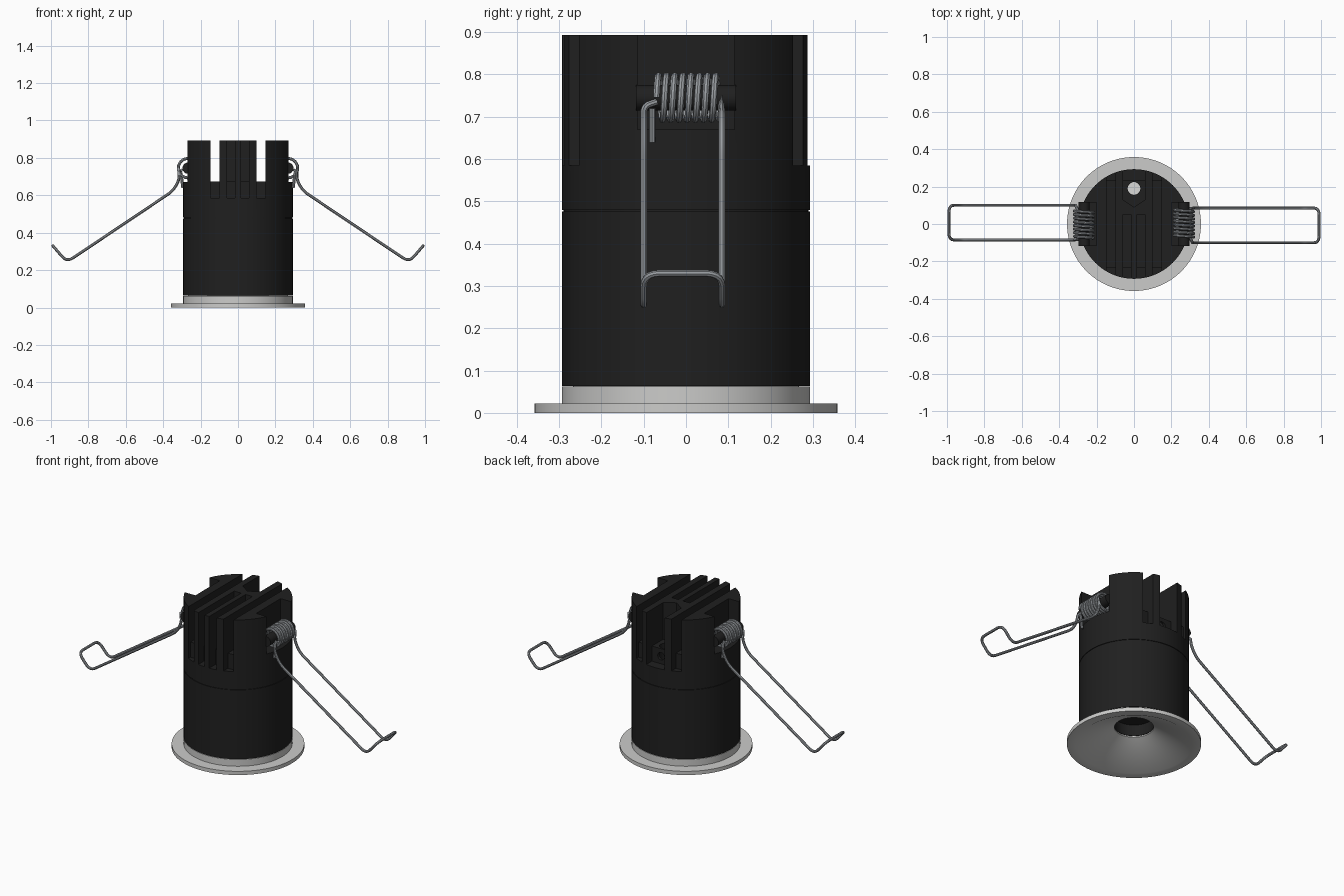
import bpy, bmesh, math
from mathutils import Vector

if "Cube" in bpy.data.objects:
    bpy.data.objects.remove(bpy.data.objects["Cube"], do_unlink=True)


def material(name, color, rough=0.5):
    m = bpy.data.materials.new(name)
    m.use_nodes = True
    m.diffuse_color = (*color, 1)
    bsdf = m.node_tree.nodes["Principled BSDF"]
    bsdf.inputs["Base Color"].default_value = (*color, 1)
    bsdf.inputs["Roughness"].default_value = rough
    return m


BLACK = material("matte black", (0.014, 0.014, 0.014))
WHITE = material("light grey", (0.6, 0.6, 0.59))
STEEL = material("spring steel", (0.32, 0.34, 0.36))


def activate(ob):
    bpy.ops.object.select_all(action="DESELECT")
    ob.select_set(True)
    bpy.context.view_layer.objects.active = ob


def finish(bm, name, mat=None):
    bmesh.ops.recalc_face_normals(bm, faces=bm.faces)
    me = bpy.data.meshes.new(name)
    bm.to_mesh(me)
    bm.free()
    ob = bpy.data.objects.new(name, me)
    bpy.context.collection.objects.link(ob)
    if mat:
        me.materials.append(mat)
    return ob


def smooth(ob):
    activate(ob)
    bpy.ops.object.shade_smooth_by_angle(angle=math.radians(35))


def lathe(name, profile, mat, closed=False):
    bm = bmesh.new()
    vs = [bm.verts.new((r, 0, z)) for r, z in profile]
    pairs = list(zip(vs, vs[1:])) + ([(vs[-1], vs[0])] if closed else [])
    edges = [bm.edges.new(p) for p in pairs]
    bmesh.ops.spin(bm, geom=vs + edges, cent=(0, 0, 0), axis=(0, 0, 1),
                   angle=math.tau, steps=96)
    bmesh.ops.remove_doubles(bm, verts=bm.verts, dist=0.0001)
    return finish(bm, name, mat)


def prism(points, z0, z1):
    bm = bmesh.new()
    face = bm.faces.new([bm.verts.new((x, y, z0)) for x, y in points])
    top = bmesh.ops.extrude_face_region(bm, geom=[face])["geom"]
    bmesh.ops.translate(bm, vec=(0, 0, z1 - z0),
                        verts=[v for v in top if isinstance(v, bmesh.types.BMVert)])
    return finish(bm, "cutter")


def box(x0, x1, y0, y1, z0, z1):
    return prism([(x0, y0), (x1, y0), (x1, y1), (x0, y1)], z0, z1)


def rod(name, radius, a, b, mat=None):
    a, b = Vector(a), Vector(b)
    bm = bmesh.new()
    bmesh.ops.create_cone(bm, cap_ends=True, segments=32, radius1=radius,
                          radius2=radius, depth=(b - a).length)
    bm.transform((b - a).to_track_quat("Z", "Y").to_matrix().to_4x4())
    bmesh.ops.translate(bm, vec=(a + b) / 2, verts=bm.verts)
    return finish(bm, name, mat)


def cut(target, cutter):
    cutter.hide_render = True
    mod = target.modifiers.new("cut", "BOOLEAN")
    mod.operation, mod.solver, mod.object = "DIFFERENCE", "EXACT", cutter
    activate(target)
    bpy.ops.object.modifier_apply(modifier=mod.name)
    bpy.data.objects.remove(cutter, do_unlink=True)


# Trim ring with conical reflector
R, TOP, FLOOR, STEP = 0.293, 0.893, 0.675, 0.585
trim = lathe("trim_reflector", [
    (0.105, 0.105), (0.31, 0), (0.358, 0), (0.358, 0.022), (R, 0.022),
    (R, 0.062), (0.27, 0.062), (0.105, 0.112)], WHITE, closed=True)
smooth(trim)

# Housing with lamp recess and a thin seam
body = lathe("housing", [
    (0, 0.18), (0.105, 0.18), (0.105, 0.114), (0.27, 0.064), (R, 0.064),
    (R, 0.476), (R - 0.004, 0.476), (R - 0.004, 0.48), (R, 0.48),
    (R, TOP), (0, TOP)], BLACK)

# Slots between the cooling fins
for s in (-1, 1):
    for a, b, y_end in ((0.098, 0.148, 0.4), (0.015, 0.06, 0.05)):
        x0, x1 = sorted((s * a, s * b))
        cut(body, box(x0, x1, -0.4, y_end, FLOOR, 1))
        cut(body, box(x0, x1, -0.4, -0.235, STEP, 1))
    x0, x1 = sorted((s * 0.098, s * 0.148))
    cut(body, box(x0, x1, 0.235, 0.4, STEP, 1))
    # Spring pockets
    x0, x1 = sorted((s * 0.2, s * 0.4))
    cut(body, box(x0, x1, -0.115, 0.115, 0.67, 1))

# Rear cable bay and its holes
cut(body, prism([(0, 0.09), (0.06, 0.13), (0.06, 0.4), (-0.06, 0.4),
                 (-0.06, 0.13)], FLOOR, 1))
cut(body, box(-0.06, 0.06, 0.235, 0.4, STEP, 1))
cut(body, rod("cutter", 0.034, (0, 0.19, 0.04), (0, 0.19, 1)))
cut(body, rod("cutter", 0.022, (0, 0.19, 0.63), (0, 0.3, 0.63)))
smooth(body)


# Torsion springs
def wire(name, paths, turn):
    cu = bpy.data.curves.new(name, "CURVE")
    cu.dimensions = "3D"
    cu.bevel_depth, cu.bevel_resolution, cu.use_fill_caps = 0.008, 2, True
    for pts in paths:
        sp = cu.splines.new("POLY")
        sp.points.add(len(pts) - 1)
        for p, co in zip(sp.points, pts):
            p.co = (*co, 1)
    ob = bpy.data.objects.new(name, cu)
    bpy.context.collection.objects.link(ob)
    cu.materials.append(STEEL)
    ob.rotation_euler.z = turn
    activate(ob)
    bpy.ops.object.convert(target="MESH")
    smooth(bpy.context.object)


def rounded(points, size):
    """Replace every inner corner with a short curve."""
    pts = [Vector(p) for p in points]
    out = [pts[0]]
    for a, b, c in zip(pts, pts[1:], pts[2:]):
        p = b + (a - b).normalized() * min(size, (a - b).length * 0.45)
        q = b + (c - b).normalized() * min(size, (c - b).length * 0.45)
        for i in range(6):
            t = i / 5
            out.append(p * (1 - t) ** 2 + b * 2 * t * (1 - t) + q * t * t)
    return out + [pts[-1]]


CX, CZ, CR, TURNS = 0.267, 0.745, 0.052, 8
Y0, Y1 = -0.07, 0.085
coil = []
for i in range(TURNS * 24 + 1):
    ang = math.tau * i / 24
    coil.append(Vector((CX + CR * math.cos(ang), Y0 + (Y1 - Y0) * i / (TURNS * 24),
                        CZ + CR * math.sin(ang))))


def leg(y):
    return [(0.312, y, 0.69), (0.345, y, 0.625), (0.915, y, 0.243), (0.99, y, 0.33)]


loop = rounded([coil[-1]] + leg(Y1) + leg(-0.1)[::-1]
               + [(0.312, -0.1, 0.725), (0.3, Y0, 0.735)], 0.04)
tail = [(0.305, -0.08, 0.72), (0.295, -0.08, 0.64)]
for side, turn in (("left", 0), ("right", math.pi)):
    wire(side + "_spring", [coil + loop[1:], tail], turn)
    s = 1 if side == "left" else -1
    pin = rod(side + "_spring_pin", 0.03, (s * CX, -0.118, CZ), (s * CX, 0.118, CZ), BLACK)
    smooth(pin)
